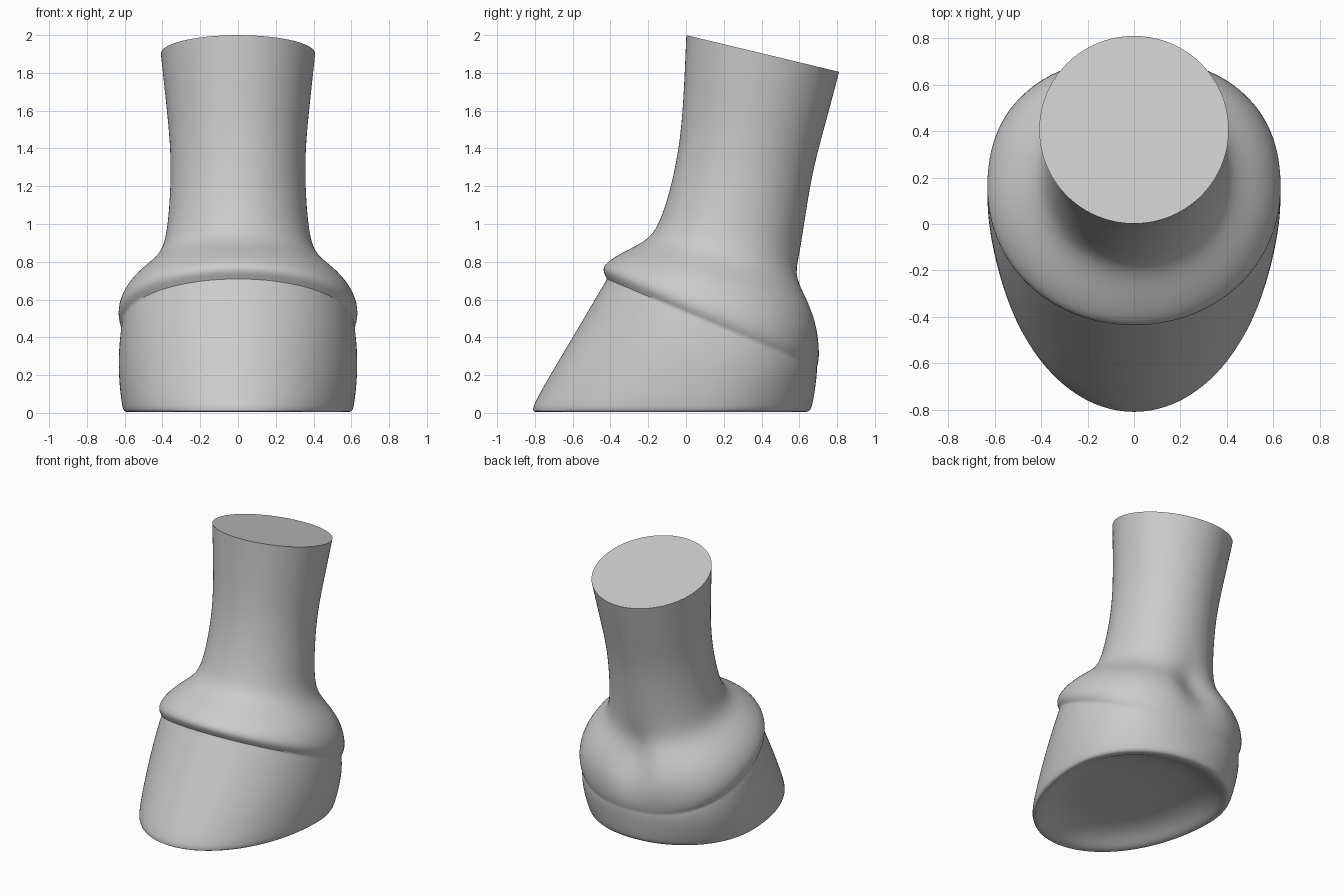
import bpy, bmesh, math

if "Cube" in bpy.data.objects:
    bpy.data.objects.remove(bpy.data.objects["Cube"])

SEGS = 40

# Side profile, bottom to top: front y, front z, back y, back z, half width
PROFILE = [
    # ground rim and hoof wall
    (-0.812, 0.00, 0.652, 0.00, 0.605),
    (-0.825, 0.03, 0.672, 0.035, 0.618),
    (-0.62, 0.37, 0.69, 0.16, 0.640),
    (-0.45, 0.66, 0.695, 0.21, 0.624),
    (-0.42, 0.71, 0.695, 0.24, 0.615),
    # coronet band and heel bulbs
    (-0.445, 0.755, 0.712, 0.30, 0.642),
    (-0.43, 0.795, 0.725, 0.44, 0.622),
    (-0.33, 0.855, 0.69, 0.58, 0.55),
    (-0.19, 0.92, 0.61, 0.71, 0.42),
    # pastern
    (-0.135, 1.02, 0.605, 0.83, 0.38),
    (-0.075, 1.21, 0.635, 1.06, 0.36),
    (-0.03, 1.45, 0.675, 1.30, 0.355),
    (-0.012, 1.70, 0.745, 1.55, 0.38),
    (0.00, 2.00, 0.812, 1.805, 0.41),
]
# Hollow sole: scale of the ground rim, height
SOLE = [(0.35, 0.105), (0.65, 0.09), (0.82, 0.05), (0.92, 0.008)]
CORONET_SEAM = len(SOLE) + 4


def bump(v, centre, width):
    return math.exp(-((v - centre) / width) ** 2)


def spow(v, n):
    return math.copysign(abs(v) ** (2 / n), v)


def ring_points(yf, zf, yb, zb, w):
    """Tilted egg-shaped ring, squarer at the heel, grooved between the heel bulbs."""
    zm = (zf + zb) / 2
    c = max((yf + yb) / 2, 0.08 + 0.14 * zm)
    groove = 0.10 * bump(zb, 0.58, 0.14)
    pts = []
    for i in range(SEGS):
        a = 2 * math.pi * i / SEGS
        back = -math.cos(a) > 0
        n = 2 + (0.3 if back else 0.04) * bump(zm, 0.5, 0.4)
        sx, sy = spow(math.sin(a), n), spow(-math.cos(a), n)
        x = w * sx
        y = c + sy * ((yb - c) if back else (c - yf))
        z = zf + (zb - zf) * (y - yf) / (yb - yf)
        if back:
            y -= groove * bump(x, 0, 0.13)
        pts.append((x, y, z))
    return pts


# Loft the rings into one closed skin
rim = ring_points(*PROFILE[0])
rings = [[(x * s, (y + 0.07) * s - 0.07, h) for x, y, z in rim] for s, h in SOLE]
rings += [ring_points(*p) for p in PROFILE]

bm = bmesh.new()
crease = bm.edges.layers.float.new("crease_edge")
loops = [[bm.verts.new(p) for p in ring] for ring in rings]
for lo, hi in zip(loops, loops[1:]):
    for i in range(SEGS):
        j = (i + 1) % SEGS
        bm.faces.new((lo[i], lo[j], hi[j], hi[i]))
bm.faces.new(loops[0][::-1])
bm.faces.new(loops[-1])

# Sharp coronet seam and top cut
for loop, sharp in ((loops[CORONET_SEAM], 0.8), (loops[-1], 1.0)):
    for i in range(SEGS):
        bm.edges.get((loop[i], loop[(i + 1) % SEGS]))[crease] = sharp
bmesh.ops.recalc_face_normals(bm, faces=bm.faces)

me = bpy.data.meshes.new("hoof_and_pastern")
bm.to_mesh(me)
bm.free()
hoof = bpy.data.objects.new("hoof_and_pastern", me)
bpy.context.collection.objects.link(hoof)

# Smooth the skin
sub = hoof.modifiers.new("smooth", 'SUBSURF')
sub.levels = sub.render_levels = 2
bpy.context.view_layer.objects.active = hoof
hoof.select_set(True)
bpy.ops.object.modifier_apply(modifier="smooth")
bpy.ops.object.shade_smooth_by_angle(angle=math.radians(40))
